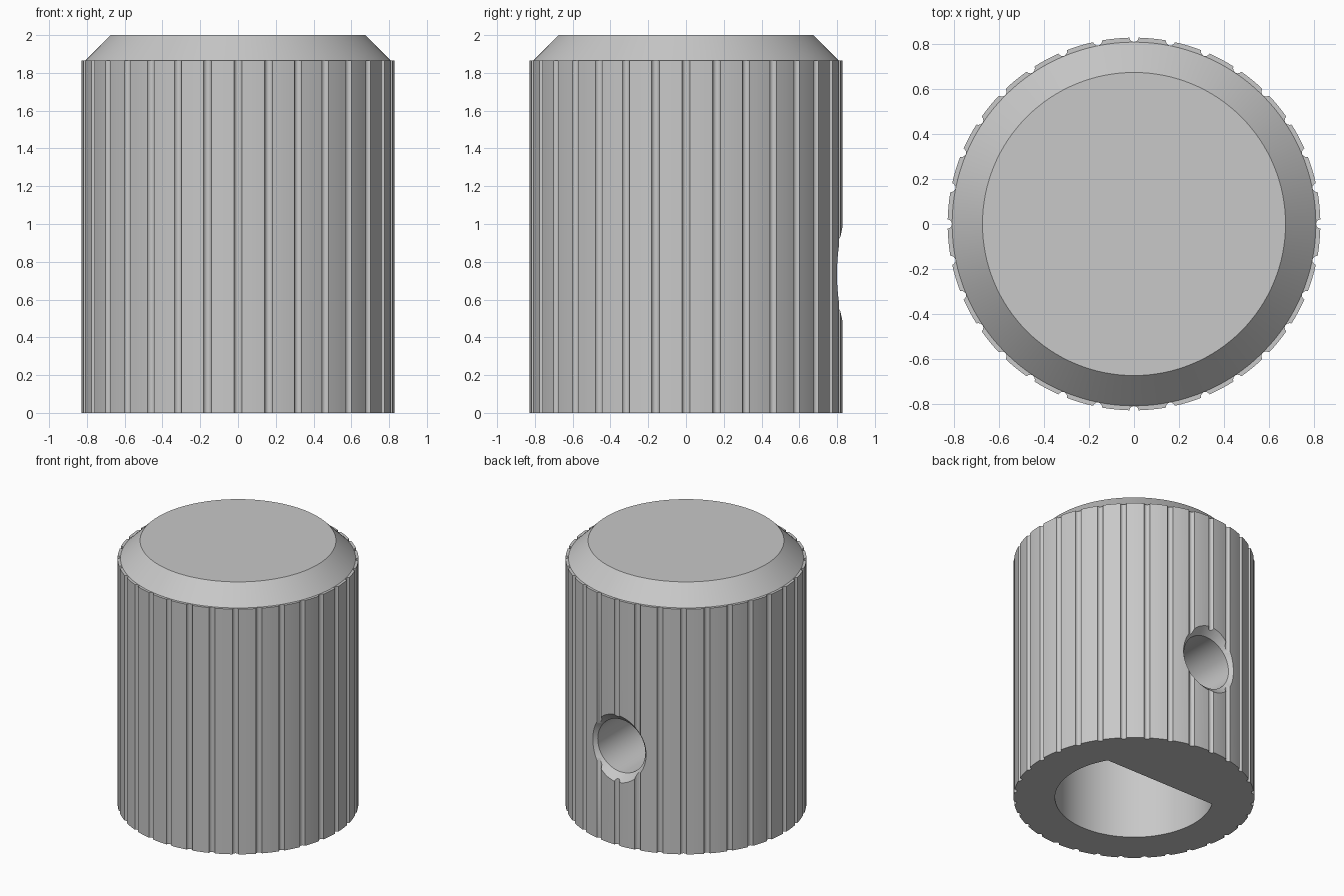
import bpy, bmesh, math
from math import sin, cos, pi
from mathutils import Matrix

if "Cube" in bpy.data.objects:
    bpy.data.objects.remove(bpy.data.objects["Cube"])

RIBS = 32          # grooves around the knob
R = 0.83           # outer radius
RIM_Z = 1.865      # top of the fluted body


def circle(r, n):
    return [(r * cos(2 * pi * i / n), r * sin(2 * pi * i / n)) for i in range(n)]


def loft(name, rings, matrix=None):
    """Solid through a list of (xy outline, z) rings, capped at both ends."""
    bm = bmesh.new()
    loops = [[bm.verts.new((x, y, z)) for x, y in pts] for pts, z in rings]
    n = len(loops[0])
    for a, b in zip(loops, loops[1:]):
        for i in range(n):
            j = (i + 1) % n
            bm.faces.new((a[i], a[j], b[j], b[i]))
    bm.faces.new(loops[0][::-1])
    bm.faces.new(loops[-1])
    bmesh.ops.recalc_face_normals(bm, faces=bm.faces)
    mesh = bpy.data.meshes.new(name)
    bm.to_mesh(mesh)
    bm.free()
    if matrix:
        mesh.transform(matrix)
    ob = bpy.data.objects.new(name, mesh)
    bpy.context.collection.objects.link(ob)
    return ob


def boolean(target, tool, operation):
    """Apply a boolean and discard the tool."""
    mod = target.modifiers.new(operation.lower(), 'BOOLEAN')
    mod.operation, mod.object, mod.solver = operation, tool, 'EXACT'
    bpy.context.view_layer.objects.active = target
    bpy.ops.object.modifier_apply(modifier=mod.name)
    bpy.data.objects.remove(tool, do_unlink=True)


# Fluted outline: round grooves with arcs between them
groove_r, groove_c = 0.021, 0.832
outline = []
for k in range(RIBS):
    a = 2 * pi * k / RIBS
    for i in range(7):                       # half-round groove
        t = -pi / 2 + pi * i / 6
        px, py = groove_c - groove_r * cos(t), groove_r * sin(t)
        if i in (0, 6):
            px = math.sqrt(R * R - py * py)
        outline.append((px * cos(a) - py * sin(a), px * sin(a) + py * cos(a)))
    edge = math.asin(groove_r / R)
    for i in range(1, 4):                    # rib between two grooves
        b = a + edge + (2 * pi / RIBS - 2 * edge) * i / 4
        outline.append((R * cos(b), R * sin(b)))

knob = loft("knob_body", [(outline, 0), (outline, RIM_Z)])

# Chamfered crown
N = 128
crown = loft("crown", [(circle(0.81, N), 1.75), (circle(0.81, N), RIM_Z),
                       (circle(0.675, N), 2.0)])
boolean(knob, crown, 'UNION')

# D-shaped shaft bore, flat side to the back
bore_r, flat_y = 0.545, 0.278
start = pi - math.asin(flat_y / bore_r)
sweep = 2 * pi - 2 * (pi / 2 - math.asin(flat_y / bore_r))
d_shape = [(bore_r * cos(start + sweep * i / 64), bore_r * sin(start + sweep * i / 64))
           for i in range(65)]
boolean(knob, loft("bore_cutter", [(d_shape, -0.1), (d_shape, 1.47)]), 'DIFFERENCE')

# Countersunk set screw hole at the back, running into the bore
to_back = Matrix.Translation((0, 0, 0.735)) @ Matrix.Rotation(-pi / 2, 4, 'X')
screw_hole = loft("screw_hole_cutter", [(circle(0.2, 64), 0.15), (circle(0.2, 64), 0.775),
                                        (circle(0.32, 64), 0.895)], to_back)
boolean(knob, screw_hole, 'DIFFERENCE')

# Grey finish
grey = bpy.data.materials.new("grey")
grey.diffuse_color = (0.58, 0.58, 0.58, 1)
grey.use_nodes = True
grey.node_tree.nodes["Principled BSDF"].inputs["Base Color"].default_value = grey.diffuse_color
knob.data.materials.clear()
knob.data.materials.append(grey)
for p in knob.data.polygons:
    p.material_index = 0

bpy.ops.object.select_all(action='DESELECT')
knob.select_set(True)
bpy.context.view_layer.objects.active = knob
bpy.ops.object.shade_smooth_by_angle(angle=math.radians(32))
